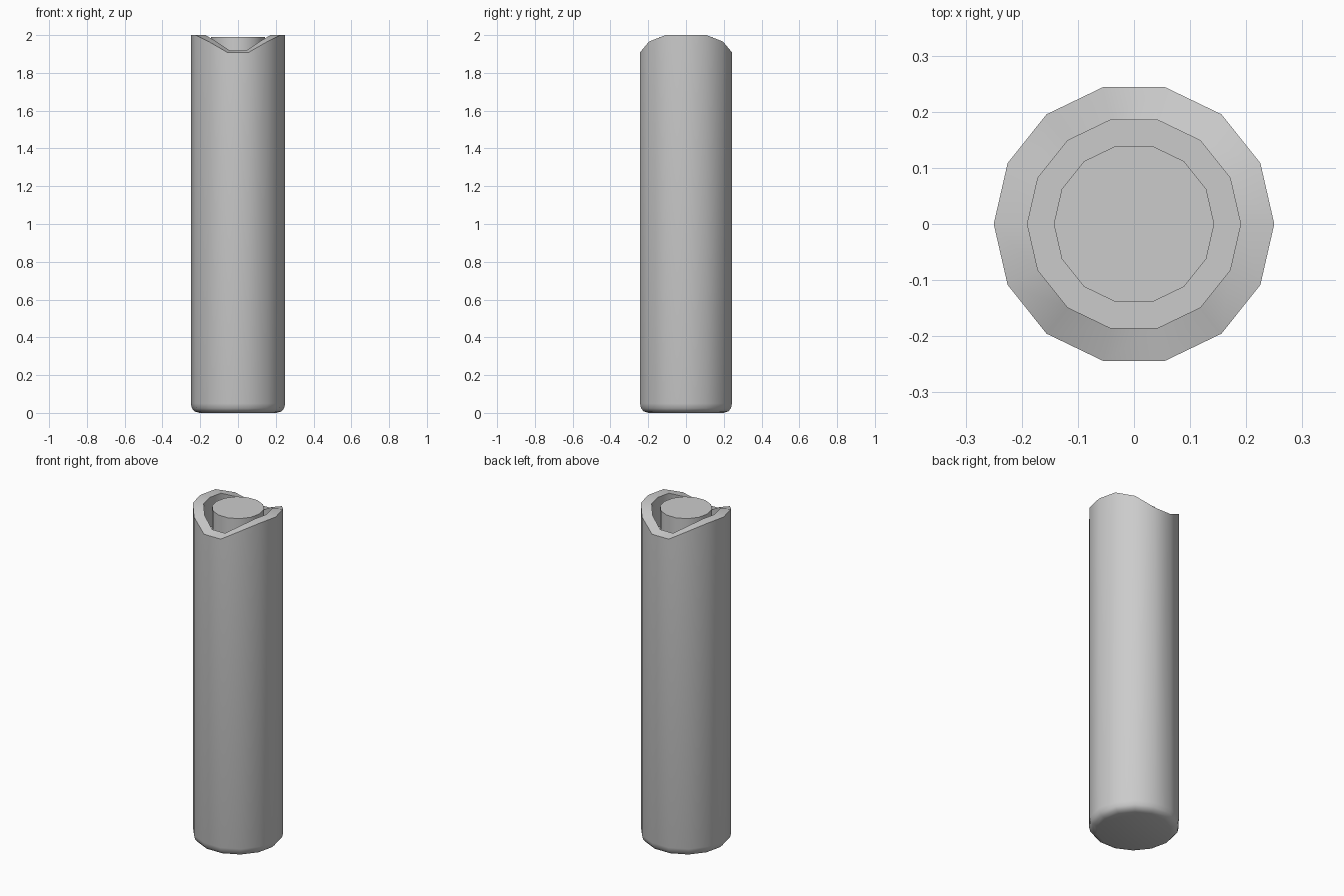
import bpy, bmesh, math

if "Cube" in bpy.data.objects:
    bpy.data.objects.remove(bpy.data.objects["Cube"])

SIDES = 14
FLOOR = 1.82


def rim(low, mid):
    # rim heights around the circle: high at the left and right, low at front and back
    quarter = [2.0, 2.0, mid, low]
    idx = []
    for i in range(SIDES):
        k = i % 7
        idx.append(min(k, 7 - k))
    return [quarter[k] for k in idx]


def loft(name, rings, angle):
    # each ring is (radius, height or list of heights); both ends are capped
    bm = bmesh.new()
    loops = []
    for radius, z in rings:
        loop = []
        for i in range(SIDES):
            a = 2 * math.pi * i / SIDES
            h = z[i] if isinstance(z, list) else z
            loop.append(bm.verts.new((radius * math.cos(a), radius * math.sin(a), h)))
        loops.append(loop)
    for lo, hi in zip(loops, loops[1:]):
        for i in range(SIDES):
            j = (i + 1) % SIDES
            bm.faces.new((lo[i], lo[j], hi[j], hi[i]))
    bm.faces.new(loops[0][::-1])
    bm.faces.new(loops[-1])
    mesh = bpy.data.meshes.new(name)
    bm.to_mesh(mesh)
    bm.free()
    obj = bpy.data.objects.new(name, mesh)
    bpy.context.collection.objects.link(obj)
    bpy.ops.object.select_all(action='DESELECT')
    obj.select_set(True)
    bpy.context.view_layer.objects.active = obj
    bpy.ops.object.shade_smooth_by_angle(angle=math.radians(angle))
    return obj


# outer sleeve with rounded base, saddle-shaped rim and recessed floor
loft("outer_sleeve", [
    (0.205, 0.0), (0.23, 0.008), (0.244, 0.024), (0.25, 0.05),
    (0.25, rim(1.908, 1.966)), (0.19, rim(1.918, 1.968)), (0.19, FLOOR),
], 40)

# inner core rising from the recess
loft("inner_core", [(0.143, FLOOR - 0.01), (0.143, 1.99)], 40)
